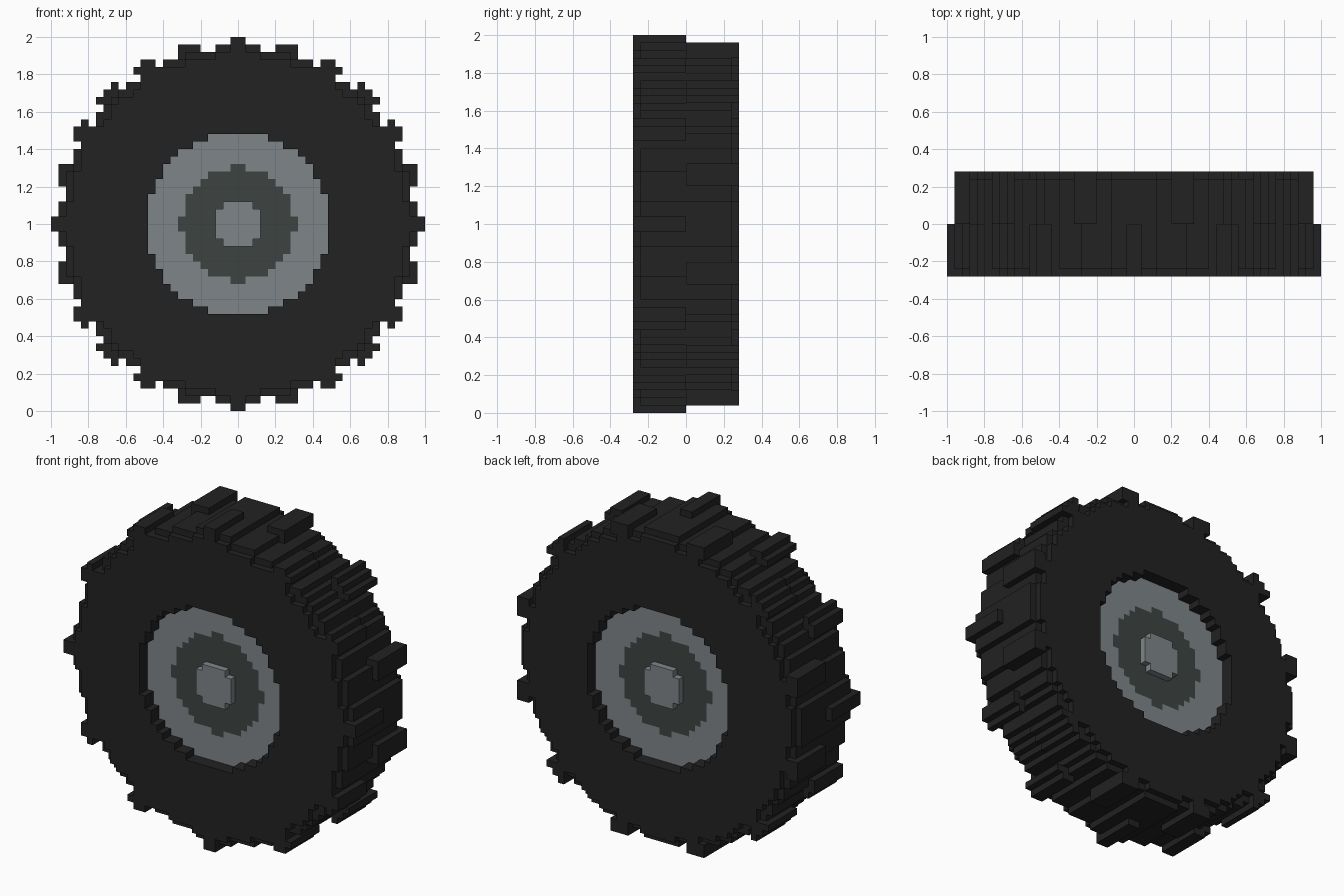
import bpy, bmesh, math

if "Cube" in bpy.data.objects:
    bpy.data.objects.remove(bpy.data.objects["Cube"])

CELL = 0.04          # size of one block
HALF, DEPTH = 25, 7  # half diameter and half width, in blocks


def material(name, rgb):
    m = bpy.data.materials.new(name)
    m.diffuse_color = (*rgb, 1)
    m.use_nodes = True
    m.node_tree.nodes["Principled BSDF"].inputs["Base Color"].default_value = m.diffuse_color
    return m


rubber = material("black_rubber", (0.016, 0.016, 0.016))
light = material("light_grey_metal", (0.212, 0.238, 0.250))
dark = material("dark_grey_metal", (0.048, 0.057, 0.055))


def part_at(i, j, k):
    """Which part fills block (i across, j deep, k up), or None."""
    x, y, z = i + 0.5, j + 0.5, k + 0.5
    r, depth = math.hypot(x, z), abs(y)
    if r < 3.1:                       # hub cap stands one block proud
        return "hub_cap" if depth < 6 else None
    if r < 12.2:                      # recessed rim
        return "rim" if depth < 5 else None
    if r < (23.7 if depth < 6 else 22.7):   # tyre with stepped shoulder
        return "tire"
    # tread lugs: twelve per half, the two halves staggered by 15 degrees
    turn = (math.degrees(math.atan2(z, x)) + (0 if y < 0 else 15)) % 30
    if r < 24.95 and min(turn, 30 - turn) < 3.45:
        return "tread_lugs"
    return None


cells = {}
for i in range(-HALF, HALF):
    for k in range(-HALF, HALF):
        for j in range(-DEPTH, DEPTH):
            p = part_at(i, j, k)
            if p:
                cells[i, j, k] = p

# outward direction -> corner offsets, counter-clockwise from outside
SIDES = {
    (1, 0, 0): ((1, 0, 0), (1, 1, 0), (1, 1, 1), (1, 0, 1)),
    (-1, 0, 0): ((0, 0, 0), (0, 0, 1), (0, 1, 1), (0, 1, 0)),
    (0, 1, 0): ((0, 1, 0), (0, 1, 1), (1, 1, 1), (1, 1, 0)),
    (0, -1, 0): ((0, 0, 0), (1, 0, 0), (1, 0, 1), (0, 0, 1)),
    (0, 0, 1): ((0, 0, 1), (1, 0, 1), (1, 1, 1), (0, 1, 1)),
    (0, 0, -1): ((0, 0, 0), (0, 1, 0), (1, 1, 0), (1, 0, 0)),
}


def build(name, mats, index_rule=lambda r: 0):
    """Make one part from its blocks, keeping only the exposed faces."""
    bm, verts = bmesh.new(), {}

    def vert(c):
        if c not in verts:
            verts[c] = bm.verts.new((c[0] * CELL, c[1] * CELL, c[2] * CELL + 1))
        return verts[c]

    for c, part in cells.items():
        if part != name:
            continue
        for d, corners in SIDES.items():
            if tuple(a + b for a, b in zip(c, d)) in cells:
                continue
            f = bm.faces.new([vert(tuple(a + b for a, b in zip(c, o))) for o in corners])
            f.material_index = index_rule(math.hypot(c[0] + 0.5, c[2] + 0.5))
    mesh = bpy.data.meshes.new(name)
    bm.to_mesh(mesh)
    bm.free()
    for m in mats:
        mesh.materials.append(m)
    bpy.context.collection.objects.link(bpy.data.objects.new(name, mesh))


build("tire", [rubber])
build("tread_lugs", [rubber])
# rim with a dark inner disc
build("rim", [light, dark], lambda r: 1 if r < 7.58 else 0)
build("hub_cap", [light])
